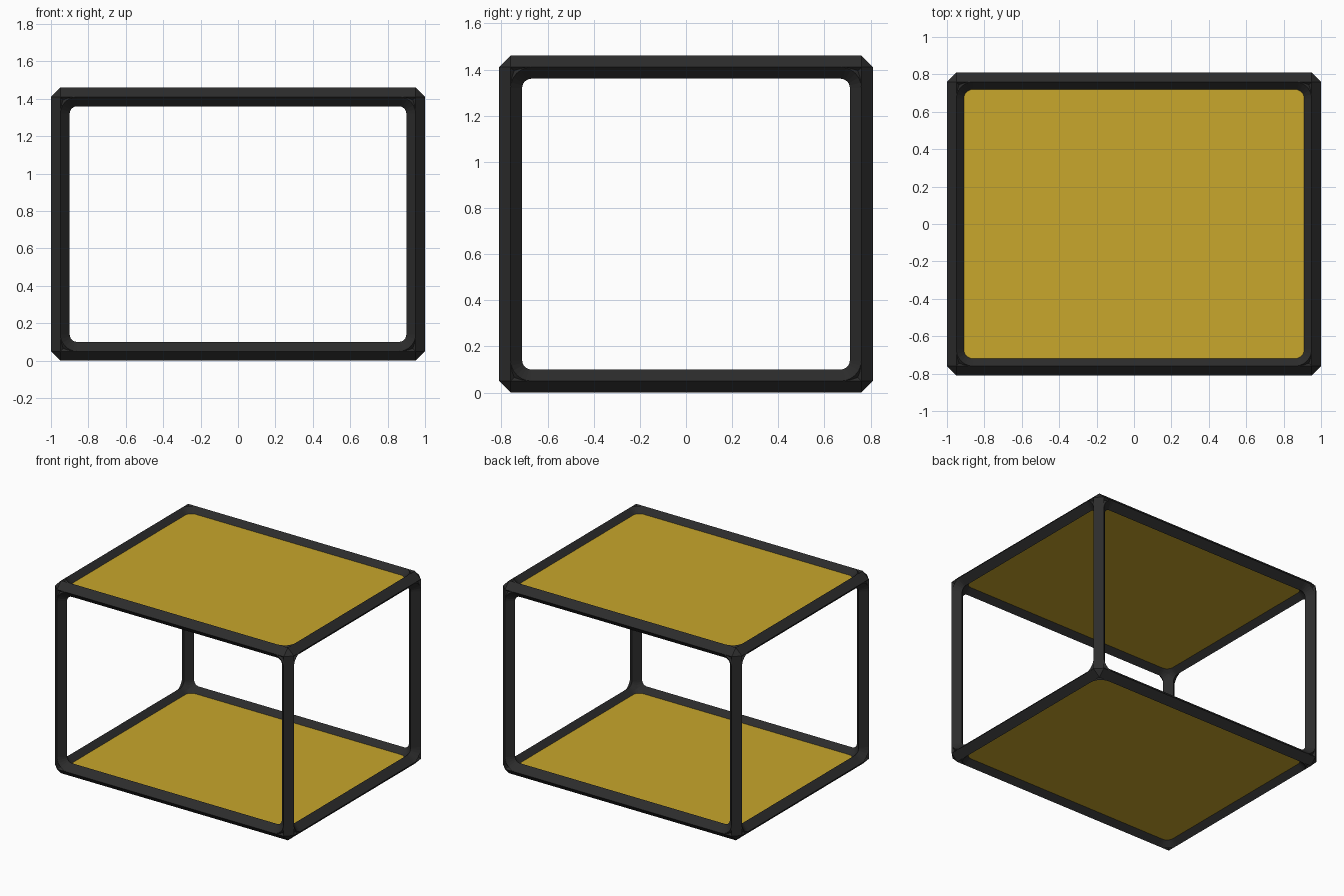
import bpy, bmesh, math
from mathutils import Vector

if "Cube" in bpy.data.objects:
    bpy.data.objects.remove(bpy.data.objects["Cube"])

R = 0.05                              # half width of a diamond-section bar
BEND = 0.09                           # reach of a corner joint along each bar
HALF = Vector((0.95, 0.76, 0.68))     # bar centre lines, measured from the middle
MID = Vector((0, 0, 0.73))
AXES = [Vector((1, 0, 0)), Vector((0, 1, 0)), Vector((0, 0, 1))]


def material(name, rgb):
    m = bpy.data.materials.new(name)
    m.use_nodes = True
    m.diffuse_color = (*rgb, 1)
    m.node_tree.nodes["Principled BSDF"].inputs["Base Color"].default_value = (*rgb, 1)
    return m


BLACK = material("frame black", (0.025, 0.025, 0.025))
GOLD = material("panel gold", (0.58, 0.385, 0.025))


def finish(name, bm, mat):
    bmesh.ops.recalc_face_normals(bm, faces=bm.faces)
    mesh = bpy.data.meshes.new(name)
    bm.to_mesh(mesh)
    bm.free()
    mesh.materials.append(mat)
    ob = bpy.data.objects.new(name, mesh)
    bpy.context.collection.objects.link(ob)
    return ob


def sweep(bm, sections):
    """Skin a row of closed sections and cap both ends."""
    rings = [[bm.verts.new(p) for p in s] for s in sections]
    for a, b in zip(rings, rings[1:]):
        for i in range(len(a)):
            j = (i + 1) % len(a)
            bm.faces.new((a[i], a[j], b[j], b[i]))
    bm.faces.new(rings[0])
    bm.faces.new(rings[-1])


def diamond(centre, u, v):
    return [centre + u * R, centre + v * R, centre - u * R, centre - v * R]


def bar(bm, start, end, k):
    u, v = AXES[(k + 1) % 3], AXES[(k + 2) % 3]
    sweep(bm, [diamond(start, u, v), diamond(end, u, v)])


# Twelve straight bars, four along each axis
for k, label in enumerate(("width", "depth", "upright")):
    for s in (-1, 1):
        for t in (-1, 1):
            c = MID.copy()
            c[(k + 1) % 3] += s * HALF[(k + 1) % 3]
            c[(k + 2) % 3] += t * HALF[(k + 2) % 3]
            reach = AXES[k] * (HALF[k] - BEND)
            bm = bmesh.new()
            bar(bm, c - reach, c + reach, k)
            finish(label + "_bar", bm, BLACK)

# Eight corner joints: pointed block, three stubs and three filleted elbows
for sx in (-1, 1):
    for sy in (-1, 1):
        for sz in (-1, 1):
            signs = (sx, sy, sz)
            c = MID + Vector([s * h for s, h in zip(signs, HALF)])
            inward = [AXES[k] * -signs[k] for k in range(3)]
            bm = bmesh.new()
            tips = [bm.verts.new(c + a * R * s) for a in AXES for s in (-1, 1)]
            bmesh.ops.convex_hull(bm, input=tips)
            for k in range(3):
                bar(bm, c, c + inward[k] * BEND, k)
                p, q, n = inward[k], inward[(k + 1) % 3], inward[(k + 2) % 3]
                pivot = c + (p + q) * BEND
                sections = []
                for i in range(7):
                    a = math.pi / 2 * i / 6
                    out = -p * math.cos(a) - q * math.sin(a)
                    sections.append(diamond(pivot + out * BEND, out, n))
                sweep(bm, sections)
            finish("corner_joint", bm, BLACK)

# Floor and roof panels, set into the bars
for name, side in (("floor_panel", -1), ("roof_panel", 1)):
    bm = bmesh.new()
    bmesh.ops.create_cube(bm, size=1)
    for v in bm.verts:
        v.co = Vector((v.co.x * 2 * HALF.x, v.co.y * 2 * HALF.y, v.co.z * 0.02))
        v.co += MID + Vector((0, 0, side * HALF.z))
    finish(name, bm, GOLD)
